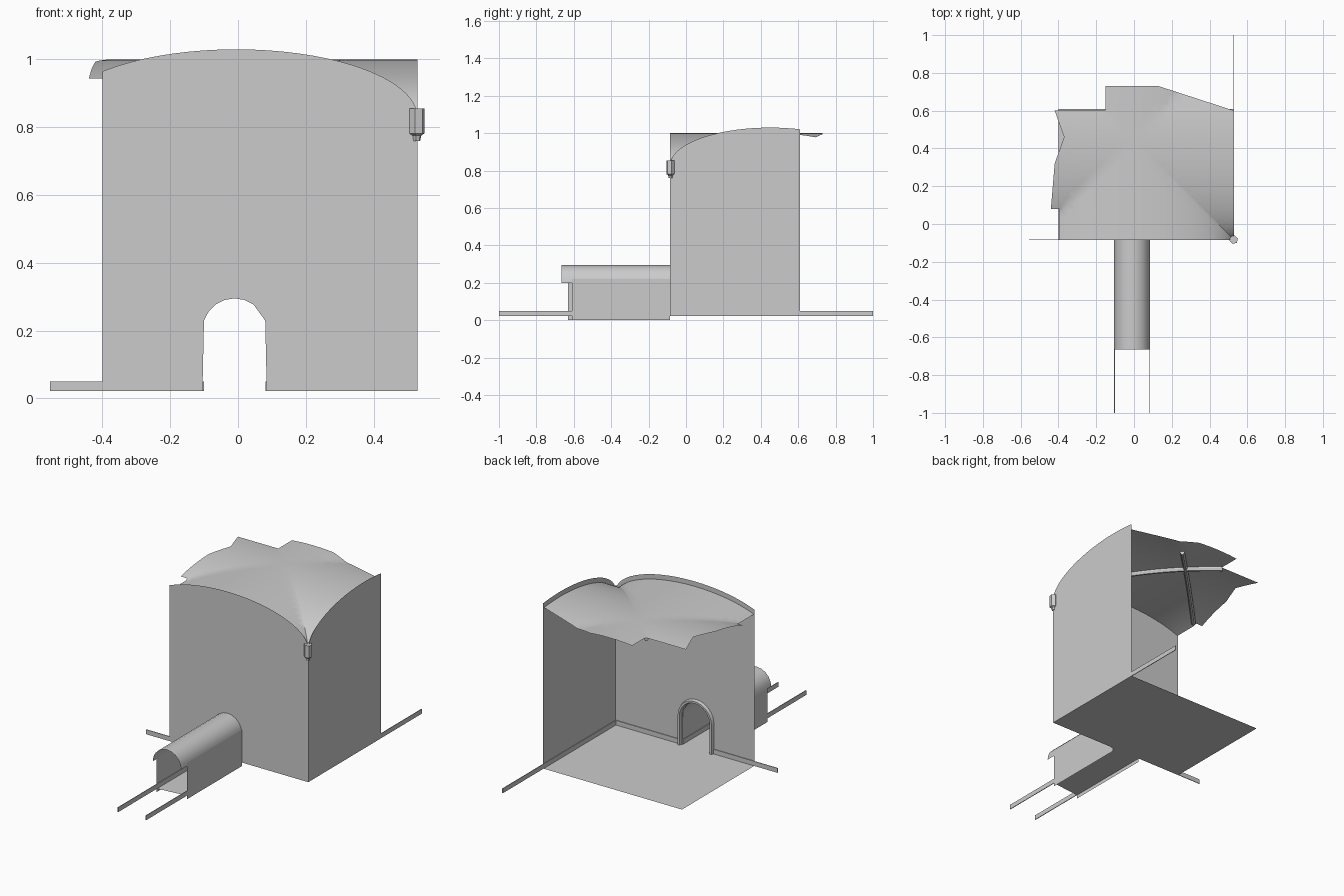
import bpy, bmesh, math
from mathutils import Vector

if "Cube" in bpy.data.objects:
    bpy.data.objects.remove(bpy.data.objects["Cube"])

X0, X1, Y0, Y1, Z0 = -0.40, 0.53, -0.085, 0.61, 0.022   # room limits
CX, CY, R = -0.005, 0.45, 0.535                          # full vault bay centre, half width
DX, DR, SPRING = -0.01, 0.095, 0.20                      # doorway centre, radius, spring


def arch(t, centre, top):
    u = min(1.0, abs(t - centre) / R)
    return top - 0.2 * (1 - math.sqrt(max(0.0, 1 - u * u)))


def vault_z(x, y):
    return max(arch(x, CX, 1.0), arch(y, CY, 1.0))


def finish(name, bm, smooth=None):
    me = bpy.data.meshes.new(name)
    bm.to_mesh(me)
    bm.free()
    ob = bpy.data.objects.new(name, me)
    bpy.context.collection.objects.link(ob)
    if smooth:
        bpy.ops.object.select_all(action='DESELECT')
        ob.select_set(True)
        bpy.context.view_layer.objects.active = ob
        bpy.ops.object.shade_smooth_by_angle(angle=math.radians(smooth))
    return ob


def sheet(name, pts):
    bm = bmesh.new()
    f = bm.faces.new([bm.verts.new(p) for p in pts])
    bmesh.ops.triangulate(bm, faces=[f])
    return finish(name, bm)


def loft(name, sections, closed=True, smooth=None):
    bm = bmesh.new()
    rows = [[bm.verts.new(p) for p in s] for s in sections]
    n = len(rows[0])
    for a, b in zip(rows, rows[1:]):
        for i in range(n if closed else n - 1):
            j = (i + 1) % n
            bm.faces.new((a[i], a[j], b[j], b[i]))
    if closed:
        bm.faces.new(rows[0][::-1])
        bm.faces.new(rows[-1])
        bmesh.ops.recalc_face_normals(bm, faces=bm.faces[:])
    return finish(name, bm, smooth)


def box(name, x0, x1, y0, y1, z0, z1):
    ring = [(x0, y0), (x1, y0), (x1, y1), (x0, y1)]
    return loft(name, [[(x, y, z) for x, y in ring] for z in (z0, z1)])


def door_arc(r, n=10):
    return [(DX + r * math.cos(math.pi * i / n), SPRING + r * math.sin(math.pi * i / n))
            for i in range(n + 1)]


# floor
sheet("room_floor", [(X0, Y0, Z0), (X1, Y0, Z0), (X1, Y1, Z0), (X0, Y1, Z0)])

# front wall: arched top, arched doorway cut from the outline
steps = [math.sin(math.radians(a)) * R for a in range(90, -91, -5)]
xs = [min(X1, CX + s) for s in steps if CX + s > X0] + [X0]
outline = [(DX + DR, Z0), (X1, Z0)] + [(x, arch(x, CX, 1.03)) for x in xs]
outline += [(X0, Z0), (DX - DR, Z0)] + door_arc(DR)[::-1]
sheet("front_wall", [(x, Y0, z) for x, z in outline])

# right wall with arched top
ys = [CY - s for s in steps if CY - s < Y1] + [Y1]
sheet("right_wall", [(X1, Y1, Z0), (X1, Y0, Z0)] + [(X1, y, arch(y, CY, 1.03)) for y in ys])

# broken groin vault: jagged outline, sliced finely, lifted to the vault height
jag = [(X1, Y0), (X1, 0.6), (0.13, 0.6), (0.13, 0.73), (-0.01, 0.64), (-0.15, 0.73),
       (-0.15, 0.6), (-0.42, 0.6), (-0.37, 0.46), (-0.42, 0.32), (-0.28, 0.32),
       (-0.44, 0.08), (-0.395, 0.08), (-0.395, Y0)]
bm = bmesh.new()
f = bm.faces.new([bm.verts.new((x, y, 0)) for x, y in jag])
bmesh.ops.triangulate(bm, faces=[f])
cuts = [((CX, CY, 0), (1, 1, 0)), ((CX, CY, 0), (1, -1, 0))]
for s in steps[1:-1]:
    cuts += [((CX + s, 0, 0), (1, 0, 0)), ((0, CY + s, 0), (0, 1, 0))]
for co, no in cuts:
    bmesh.ops.bisect_plane(bm, geom=bm.verts[:] + bm.edges[:] + bm.faces[:], dist=1e-5,
                           plane_co=co, plane_no=Vector(no).normalized())
for v in bm.verts:
    v.co.z = vault_z(v.co.x, v.co.y)
bmesh.ops.recalc_face_normals(bm, faces=bm.faces[:])
finish("vault_ceiling", bm, 40)


# diagonal ribs under the vault creases
def rib(name, sx, t0, t1, n=32):
    secs = []
    for i in range(n + 1):
        t = t0 + (t1 - t0) * (1 - (1 - i / n) ** 2)
        x, y = CX + sx * t, CY - t
        z = vault_z(x, y)
        prof = [(-0.012, 0), (0.012, 0), (0.012, -0.008), (0.005, -0.02),
                (-0.005, -0.02), (-0.012, -0.008)]
        secs.append([(x + w * 0.707, y + w * 0.707 * sx, z + d) for w, d in prof])
    loft(name, secs, True, 30)


rib("vault_rib_right", 1, 0.53, -0.15)
rib("vault_rib_left", -1, 0.37, -0.145)

# corner corbel with tapering foot
hexa = [(math.cos(math.radians(60 * i + 15)), math.sin(math.radians(60 * i + 15))) for i in range(6)]
loft("corner_corbel", [[(X1 - 0.002 + r * c, Y0 + 0.002 + r * s, z) for c, s in hexa]
                       for r, z in ((0.01, 0.76), (0.013, 0.775), (0.023, 0.782), (0.023, 0.855))])

# doorway moulding on the room side
path = lambda r: [(DX + r, Z0)] + door_arc(r, 16) + [(DX - r, Z0)]
loft("door_moulding", [[(a[0], Y0, a[1]), (m[0], Y0 + 0.018, m[1]), (b[0], Y0 + 0.018, b[1]),
                        (c[0], Y0, c[1])]
                       for a, m, b, c in zip(path(0.096), path(0.101), path(0.113), path(0.118))],
     True, 30)

# passage: barrel roof, side walls, floor
loft("passage_roof", [[(x, y, z) for x, z in door_arc(DR)] for y in (-0.665, Y0)], False, 30)
L, Rt = DX - DR, DX + DR
for name, x, y, top in (("passage_wall_left", L, -0.63, 0.2), ("passage_wall_right", Rt, -0.61, 0.22)):
    sheet(name, [(x, y, 0), (x, Y0, 0), (x, Y0, top), (x, y, top)])
sheet("passage_floor", [(L, -0.63, Z0), (Rt, -0.61, Z0), (Rt, Y0, Z0), (L, Y0, Z0)])

# skirting boards, running past the walls
T, ZT = 0.004, 0.05
box("skirting_front_left", -0.555, DX - 0.115, Y0, Y0 + T, Z0, ZT)
box("skirting_front_right", DX + 0.115, X1, Y0, Y0 + T, Z0, ZT)
box("skirting_right", X1 - T, X1, Y0, 1.0, Z0, ZT)
box("skirting_passage_left", L, L + T, -1.0, Y0, Z0, ZT)
box("skirting_passage_right", Rt - T, Rt, -1.0, Y0, Z0, ZT)
